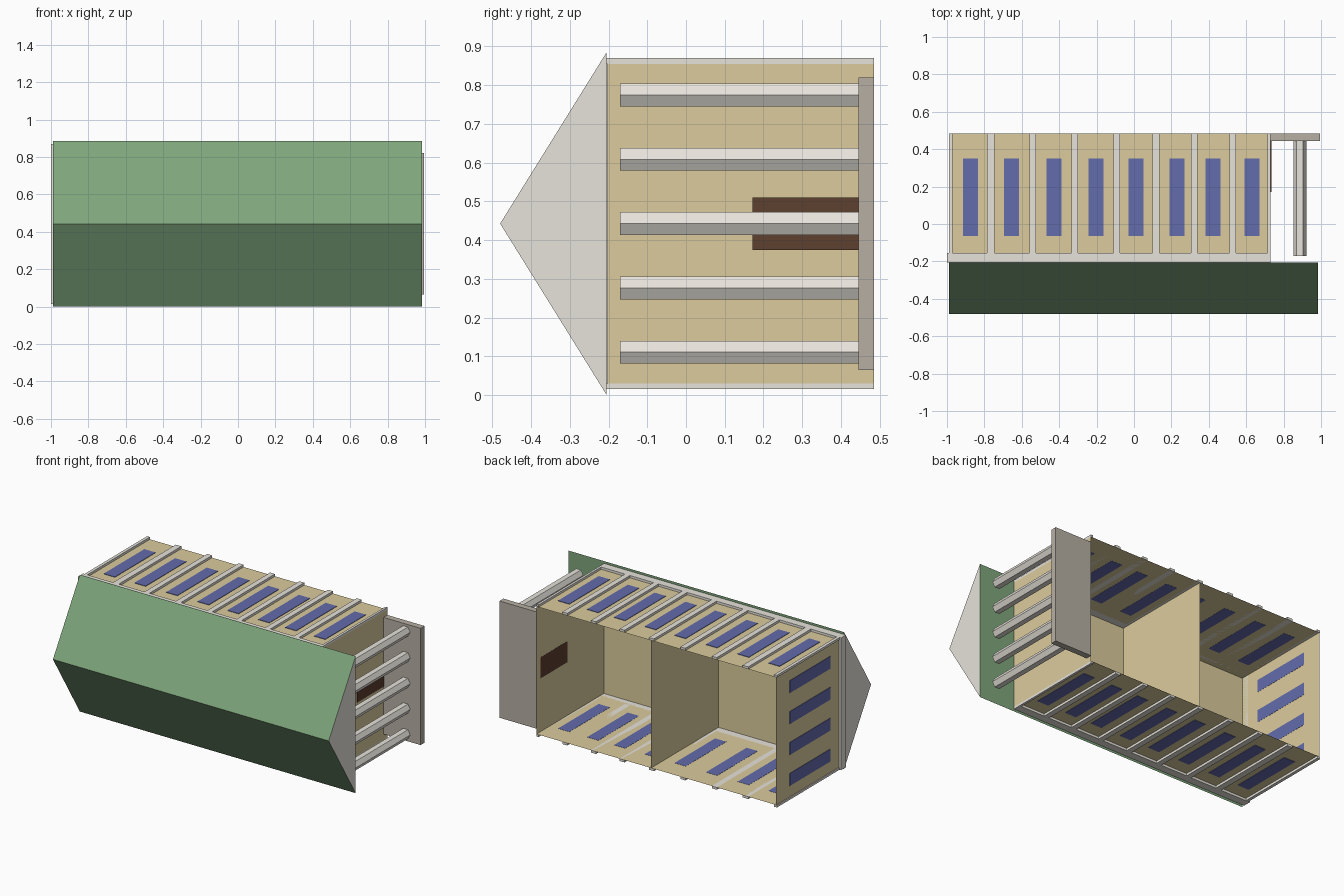
import bpy, bmesh, math
from mathutils import Matrix

if "Cube" in bpy.data.objects:
    bpy.data.objects.remove(bpy.data.objects["Cube"])


def material(name, rgb):
    m = bpy.data.materials.new(name)
    m.diffuse_color = (*rgb, 1)
    m.use_nodes = True
    m.node_tree.nodes["Principled BSDF"].inputs["Base Color"].default_value = m.diffuse_color
    return m


TAN = material("tan_wall", (0.71, 0.60, 0.335))
BLUE = material("blue_window", (0.125, 0.15, 0.41))
GREEN = material("green_roof", (0.21, 0.38, 0.20))
BROWN = material("brown_door", (0.11, 0.05, 0.03))
STONE = material("step_stone", (0.47, 0.43, 0.37))
PALE = material("pale_trim", (0.80, 0.77, 0.71))

MID = 0.4425              # height of the symmetry plane
ROOF_Y = -0.205           # where walls meet the roof
BASE_Y = 0.485            # open base of the building
WALL_LO, WALL_HI = 0.03, 0.855


def finish(name, bm, *mats):
    bmesh.ops.recalc_face_normals(bm, faces=bm.faces)
    me = bpy.data.meshes.new(name)
    bm.to_mesh(me)
    bm.free()
    for m in mats:
        me.materials.append(m)
    ob = bpy.data.objects.new(name, me)
    bpy.context.collection.objects.link(ob)
    return ob


def box_bm(x, y, z):
    bm = bmesh.new()
    size = [b - a for a, b in (x, y, z)]
    mid = [(a + b) / 2 for a, b in (x, y, z)]
    bmesh.ops.create_cube(bm, size=1, matrix=Matrix.Translation(mid) @ Matrix.Diagonal((*size, 1)))
    return bm


def box(name, x, y, z, mat):
    return finish(name, box_bm(x, y, z), mat)


# Two thin-walled rooms, open at the base
for name, x in (("rear_room", (-0.985, -0.09)), ("front_room", (-0.09, 0.73))):
    bm = box_bm(x, (ROOF_Y + 0.002, BASE_Y), (WALL_LO, WALL_HI))
    base = [f for f in bm.faces if f.calc_center_median().y > BASE_Y - 0.001]
    bmesh.ops.delete(bm, geom=base, context="FACES")
    finish(name, bm, TAN)

# Triangular roof with pale gable ends
bm = bmesh.new()
tri = [bm.verts.new((-0.988, y, z)) for y, z in ((ROOF_Y, 0), (-0.48, MID), (ROOF_Y, 2 * MID))]
face = bm.faces.new(tri)
ext = bmesh.ops.extrude_face_region(bm, geom=[face], use_keep_orig=True)
bmesh.ops.translate(bm, verts=[v for v in ext["geom"] if isinstance(v, bmesh.types.BMVert)],
                    vec=(1.973, 0, 0))
bm.normal_update()
for f in bm.faces:
    f.material_index = 1 if abs(f.normal.x) > 0.9 else 0
finish("roof", bm, GREEN, PALE)

# Pilasters, cornices and windows on both long walls
pilasters = [(-0.99, -0.97), (-0.785, -0.745), (-0.56, -0.525), (-0.335, -0.30), (-0.11, -0.075),
             (0.10, 0.135), (0.305, 0.34), (0.51, 0.545), (0.715, 0.73)]
windows = [-0.875, -0.655, -0.428, -0.203, 0.01, 0.23, 0.422, 0.63]
WIN_Y = (-0.065, 0.35)
for side, wall, s in (("upper", WALL_HI, 1), ("lower", WALL_LO, -1)):
    trim = tuple(sorted((wall, wall + s * 0.015)))
    glass = tuple(sorted((wall - s * 0.001, wall + s * 0.003)))
    for i, x in enumerate(pilasters):
        box(f"{side}_pilaster_{i}", x, (-0.155, BASE_Y), trim, PALE)
    box(f"{side}_cornice", (-1.0, 0.73), (ROOF_Y, -0.155), trim, PALE)
    for i, x in enumerate(windows):
        box(f"{side}_window_{i}", (x - 0.04, x + 0.04), WIN_Y, glass, BLUE)

# Rear wall cornice and windows
box("rear_cornice", (-1.0, -0.985), (ROOF_Y, -0.155), (0.015, 0.87), PALE)
for i in range(4):
    z = MID + (i - 1.5) * 0.2
    box(f"rear_window_{i}", (-0.988, -0.984), WIN_Y, (z - 0.04, z + 0.04), BLUE)

# Entrance: door, step and a row of hexagonal columns
box("door", (0.729, 0.734), (0.172, 0.445), (0.375, 0.51), BROWN)
box("porch_step", (0.73, 0.995), (0.445, BASE_Y), (0.065, 0.82), STONE)
for i in range(5):
    bm = bmesh.new()
    place = Matrix.Translation((0.887, 0.1375, MID + (i - 2) * 0.166)) @ Matrix.Rotation(math.pi / 2, 4, "X")
    bmesh.ops.create_cone(bm, cap_ends=True, segments=6, radius1=0.034, radius2=0.034, depth=0.615)
    # turn so that a corner faces the front if needed
    if not any(abs(v.co.y) < 0.001 for v in bm.verts):
        bmesh.ops.rotate(bm, verts=bm.verts, matrix=Matrix.Rotation(math.pi / 6, 3, "Z"))
    bmesh.ops.transform(bm, matrix=place, verts=bm.verts)
    finish(f"column_{i}", bm, PALE)
